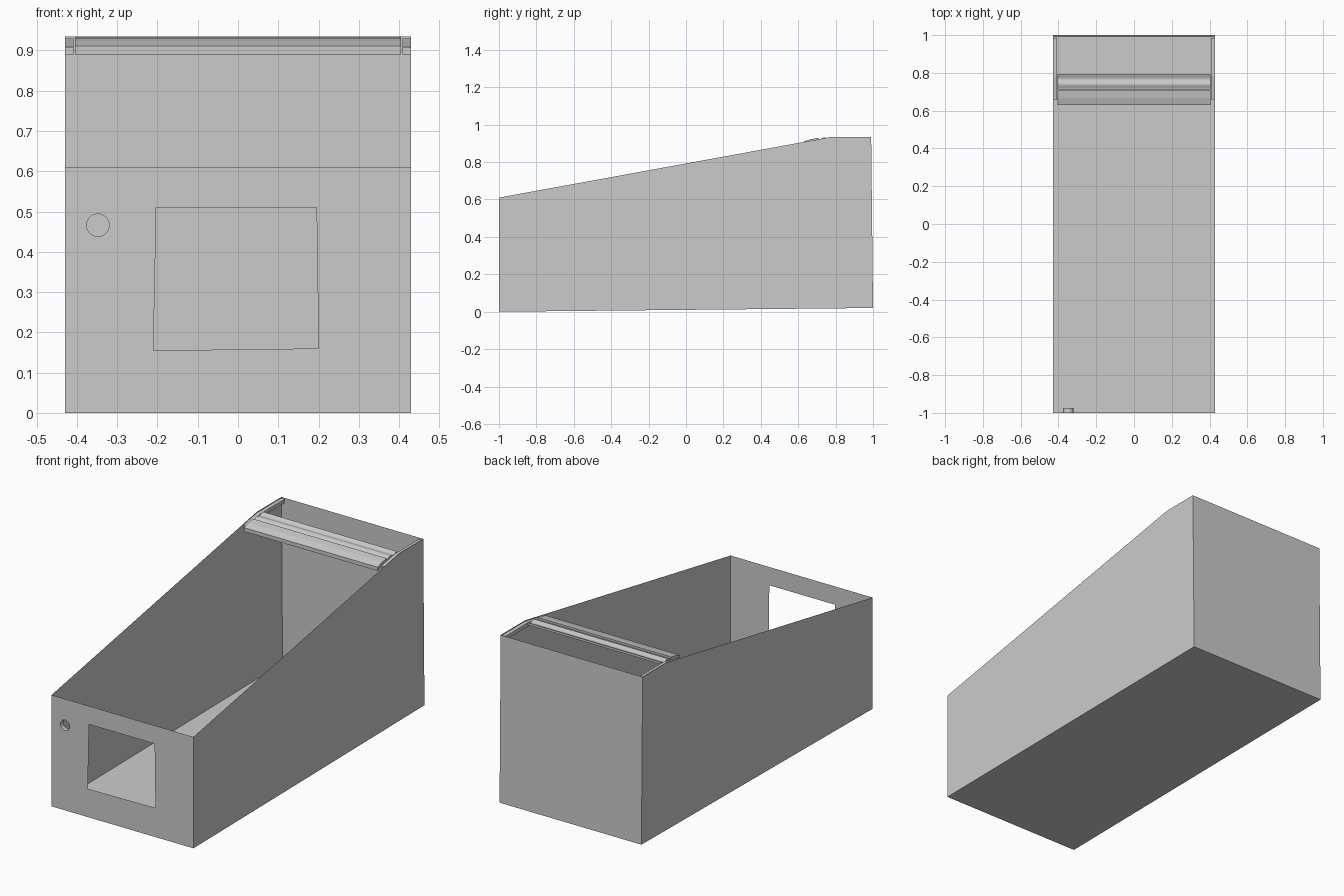
import bpy, bmesh, math
from mathutils import Vector

if "Cube" in bpy.data.objects:
    bpy.data.objects.remove(bpy.data.objects["Cube"])

grey = bpy.data.materials.new("light_grey")
grey.diffuse_color = (0.6, 0.6, 0.6, 1)
grey.use_nodes = True
grey.node_tree.nodes["Principled BSDF"].inputs["Base Color"].default_value = grey.diffuse_color

W = 0.43                                   # half width of the box
FRONT_TOP, BACK_TOP, BACK_LOW = 0.61, 0.935, 0.02


def finish(bm, name, smooth=False):
    me = bpy.data.meshes.new(name)
    bm.to_mesh(me)
    bm.free()
    ob = bpy.data.objects.new(name, me)
    bpy.context.collection.objects.link(ob)
    me.materials.append(grey)
    if smooth:
        bpy.ops.object.select_all(action='DESELECT')
        ob.select_set(True)
        bpy.context.view_layer.objects.active = ob
        bpy.ops.object.shade_smooth_by_angle(angle=math.radians(40))
    return ob


def sheet(name, pts):
    bm = bmesh.new()
    bm.faces.new([bm.verts.new(p) for p in pts])
    return finish(bm, name)


def prism(name, profile, x0, x1, smooth=False):
    """Closed (y, z) profile extruded along x."""
    bm = bmesh.new()
    f = bm.faces.new([bm.verts.new((x0, y, z)) for y, z in profile])
    r = bmesh.ops.extrude_face_region(bm, geom=[f])
    moved = [v for v in r["geom"] if isinstance(v, bmesh.types.BMVert)]
    bmesh.ops.translate(bm, verts=moved, vec=(x1 - x0, 0, 0))
    bmesh.ops.recalc_face_normals(bm, faces=bm.faces[:])
    return finish(bm, name, smooth)


# Side walls with sloping upper edge
side = [(-1, 0), (1, BACK_LOW), (0.99, BACK_TOP), (0.78, BACK_TOP), (-1, FRONT_TOP)]
sheet("right_wall", [(W, y, z) for y, z in side])
sheet("left_wall", [(-W, y, z) for y, z in reversed(side)])

# Floor and back wall
sheet("floor", [(-W, -1, 0), (-W, 1, BACK_LOW), (W, 1, BACK_LOW), (W, -1, 0)])
sheet("back_wall", [(W, 1, BACK_LOW), (-W, 1, BACK_LOW),
                    (-W, 0.99, BACK_TOP), (W, 0.99, BACK_TOP)])

# Front wall with window and round hole
hole = [(-0.348 + 0.028 * math.cos(a), 0.466 + 0.028 * math.sin(a))
        for a in (math.tau * i / 32 for i in range(32))]
loops = [
    [(-W, 0), (W, 0), (W, FRONT_TOP), (-W, FRONT_TOP)],
    [(-0.21, 0.155), (0.20, 0.16), (0.195, 0.51), (-0.203, 0.51)],
    hole,
]
bm = bmesh.new()
edges = []
for loop in loops:
    vs = [bm.verts.new((x, -1, z)) for x, z in loop]
    edges += [bm.edges.new((vs[i - 1], vs[i])) for i in range(len(vs))]
bmesh.ops.triangle_fill(bm, edges=edges, use_beauty=True, normal=Vector((0, -1, 0)))
for f in bm.faces:
    f.normal_update()
    if f.normal.y > 0:
        f.normal_flip()
finish(bm, "front_wall")

# Short sleeve behind the round hole
bm = bmesh.new()
rings = [[bm.verts.new((x, y, z)) for x, z in hole] for y in (-1, -0.975)]
for i in range(32):
    bm.faces.new((rings[0][i - 1], rings[1][i - 1], rings[1][i], rings[0][i]))
finish(bm, "hole_sleeve", True)

# Support ledges inside the rear side walls
ledge = [(0.66, 0.89), (0.78, 0.91), (0.985, 0.91), (0.985, 0.93), (0.78, 0.93), (0.66, 0.908)]
prism("right_ledge", ledge, 0.408, 0.429)
prism("left_ledge", ledge, -0.429, -0.408)

# Cross rail: a sloping front plate and a rippled rear strip
prism("rail_front_plate", [(0.63, 0.89), (0.668, 0.897), (0.708, 0.912),
                           (0.708, 0.93), (0.668, 0.923), (0.63, 0.911)], -0.405, 0.405)
crest = [(0.712 + 0.083 * t, 0.922 + 0.005 * t + 0.008 * math.sin(t * math.tau * 0.75) ** 2)
         for t in (i / 16 for i in range(17))]
prism("rail_rear_strip", crest + [(y, z - 0.012) for y, z in reversed(crest)],
      -0.405, 0.405, True)
